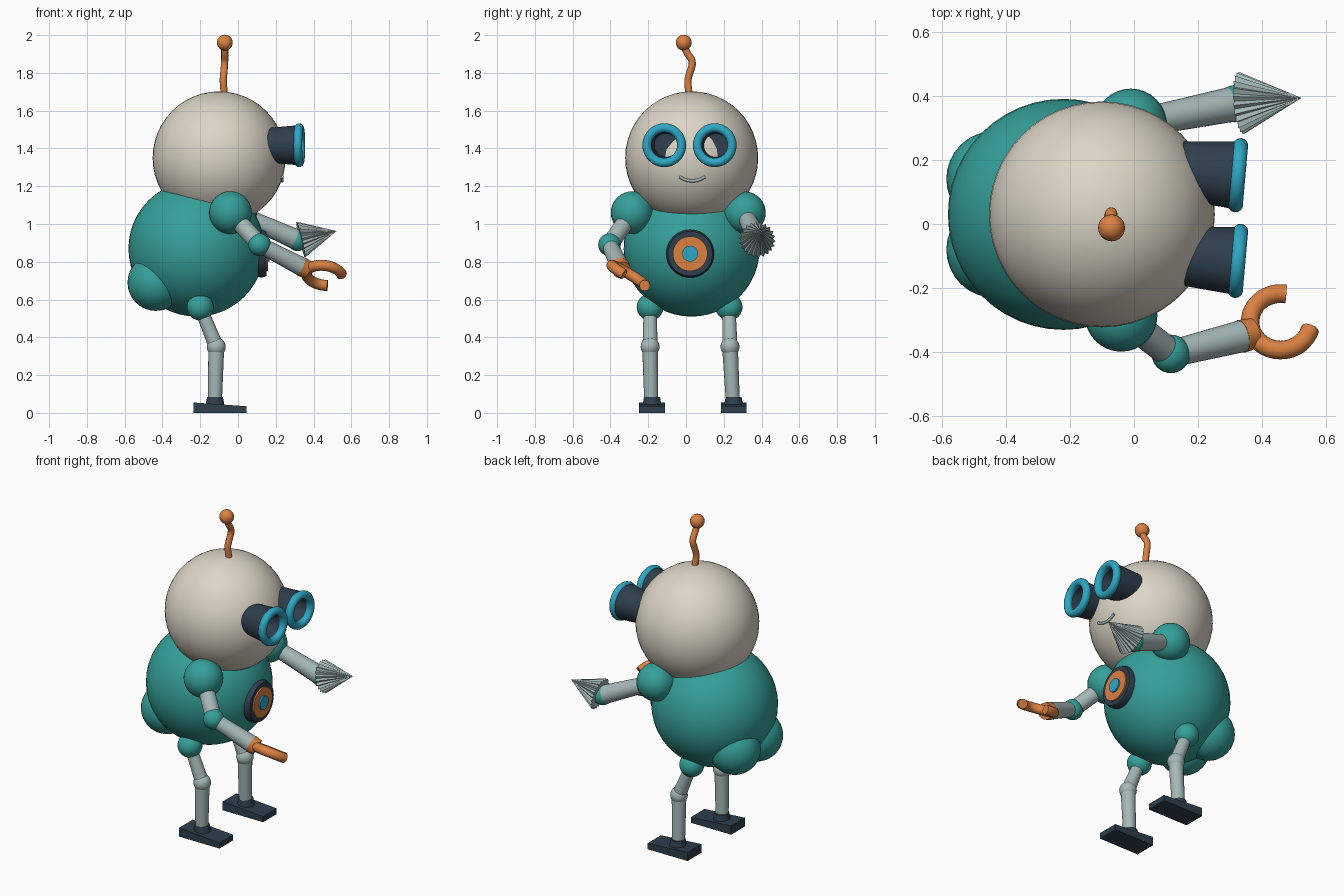
import bpy, bmesh, math
from mathutils import Vector as V

if "Cube" in bpy.data.objects:
    bpy.data.objects.remove(bpy.data.objects["Cube"])


def material(name, col):
    m = bpy.data.materials.new(name)
    m.diffuse_color = (*col, 1)
    m.use_nodes = True
    m.node_tree.nodes["Principled BSDF"].inputs["Base Color"].default_value = m.diffuse_color
    return m


TEAL = material("teal", (0.036, 0.35, 0.32))
CREAM = material("cream", (0.72, 0.67, 0.57))
ORANGE = material("orange", (0.71, 0.22, 0.055))
GREY = material("pale grey", (0.38, 0.48, 0.48))
NAVY = material("navy", (0.028, 0.05, 0.075))
BLUE = material("bright blue", (0.028, 0.39, 0.56))


def finish(ob, name, mat, smooth=True):
    ob.name = name
    ob.data.materials.clear()
    ob.data.materials.append(mat)
    bpy.ops.object.select_all(action='DESELECT')
    ob.select_set(True)
    bpy.context.view_layer.objects.active = ob
    if smooth:
        bpy.ops.object.shade_smooth_by_angle(angle=math.radians(40))
    return ob


def ball(name, mat, loc, r, seg=32):
    bpy.ops.mesh.primitive_uv_sphere_add(segments=seg, ring_count=seg // 2, radius=r, location=loc)
    return finish(bpy.context.object, name, mat)


def rod(name, mat, a, b, ra, rb):
    """Tapered cylinder between two points."""
    a, b = V(a), V(b)
    bpy.ops.mesh.primitive_cone_add(vertices=32, radius1=ra, radius2=rb, depth=(b - a).length, location=(a + b) / 2)
    ob = bpy.context.object
    ob.rotation_mode = 'QUATERNION'
    ob.rotation_quaternion = V((0, 0, 1)).rotation_difference(b - a)
    return finish(ob, name, mat)


def tube(name, mat, pts, r, kind='POLY'):
    """Round tube along a path."""
    cu = bpy.data.curves.new(name, 'CURVE')
    cu.dimensions = '3D'
    cu.bevel_depth, cu.bevel_resolution = r, 4
    cu.use_fill_caps = True
    sp = cu.splines.new(kind)
    sp.points.add(len(pts) - 1)
    for p, co in zip(sp.points, pts):
        p.co = (*co, 1)
    if kind == 'NURBS':
        sp.use_endpoint_u = True
        sp.order_u = 3
        sp.resolution_u = 6
    ob = bpy.data.objects.new(name, cu)
    bpy.context.collection.objects.link(ob)
    bpy.ops.object.select_all(action='DESELECT')
    ob.select_set(True)
    bpy.context.view_layer.objects.active = ob
    bpy.ops.object.convert(target='MESH')
    return finish(bpy.context.object, name, mat)


def lathe(name, mat, profile, loc, yaw=0.0, n=40):
    """Revolve (x, radius) points around the x axis."""
    bm = bmesh.new()
    rings = [[bm.verts.new((x, r * math.cos(t), r * math.sin(t)))
              for t in (2 * math.pi * i / n for i in range(n))] for x, r in profile]
    for p, q in zip(rings, rings[1:]):
        for i in range(n):
            bm.faces.new((p[i], p[(i + 1) % n], q[(i + 1) % n], q[i]))
    bm.faces.new(rings[0])
    bm.faces.new(rings[-1])
    bmesh.ops.recalc_face_normals(bm, faces=bm.faces)
    me = bpy.data.meshes.new(name)
    bm.to_mesh(me)
    bm.free()
    ob = bpy.data.objects.new(name, me)
    ob.location = loc
    ob.rotation_euler.z = yaw
    bpy.context.collection.objects.link(ob)
    return finish(ob, name, mat)


# Torso, head and rear bumps
ball("body", TEAL, (-0.22, 0.03, 0.87), 0.36, 48)
ball("head", CREAM, (-0.10, 0.03, 1.35), 0.352, 48)
for s in (-1, 1):
    ball("rear_bump", TEAL, (-0.435, 0.03 + s * 0.11, 0.69), 0.15)

# Antenna
tube("antenna_stem", ORANGE, [(-0.07, 0.02, 1.67), (-0.08, 0.005, 1.75), (-0.075, 0.02, 1.80),
                              (-0.07, 0.04, 1.86), (-0.07, 0.0, 1.91), (-0.07, -0.012, 1.95)], 0.019, 'NURBS')
ball("antenna_ball", ORANGE, (-0.07, -0.012, 1.96), 0.042, 24)

# Eyes: hollow flared barrels with blue rims
for y in (-0.115, 0.152):
    yaw = math.radians(-5)
    lathe("eye_barrel", NAVY, [(-0.24, 0.085), (0, 0.106), (0, 0.074), (-0.1, 0.062)], (0.322, y, 1.417), yaw)
    bpy.ops.mesh.primitive_torus_add(major_segments=40, minor_segments=14, major_radius=0.092, minor_radius=0.024,
                                     location=(0.324, y, 1.417), rotation=(0, math.pi / 2, yaw))
    finish(bpy.context.object, "eye_rim", BLUE)

# Smile following the head surface
smile = []
for i in range(13):
    u = i / 6 - 1
    y, z = 0.033 + 0.068 * u, 1.228 + 0.022 * u * u
    smile.append((-0.10 + math.sqrt(0.352 ** 2 - (y - 0.03) ** 2 - (z - 1.35) ** 2) + 0.003, y, z))
tube("mouth", GREY, smile, 0.008)

# Chest dial of three stacked discs
dial = (0, 0.022, 0.843)
lathe("dial_base", NAVY, [(0.08, 0.12), (0.128, 0.127), (0.15, 0.118)], dial)
lathe("dial_ring", ORANGE, [(0.12, 0.092), (0.159, 0.092)], dial)
lathe("dial_button", BLUE, [(0.13, 0.042), (0.168, 0.042)], dial)

# Clawed arm
shoulder, elbow, wrist = (-0.04, -0.285, 1.06), (0.115, -0.405, 0.89), (0.335, -0.35, 0.775)
ball("claw_shoulder", TEAL, shoulder, 0.113)
rod("claw_upper_arm", GREY, shoulder, elbow, 0.046, 0.046)
ball("claw_elbow", TEAL, elbow, 0.06)
rod("claw_forearm", GREY, elbow, wrist, 0.042, 0.05)
rod("claw_wrist", ORANGE, wrist, (0.372, -0.341, 0.756), 0.052, 0.048)
claw = []
for i in range(29):
    t = math.radians(80 + 265 * i / 28)
    dx, dy = 0.095 * math.cos(t), 0.088 * math.sin(t)
    claw.append((0.457 + dx, -0.305 + dy, 0.728 - 0.1 * dx - 0.6 * dy))
tube("claw", ORANGE, claw, 0.029)

# Drill arm
shoulder, elbow = (-0.01, 0.31, 1.06), (0.315, 0.375, 0.915)
ball("drill_shoulder", TEAL, shoulder, 0.112)
rod("drill_arm", GREY, shoulder, elbow, 0.043, 0.055)
ball("drill_elbow", TEAL, elbow, 0.058)

# Fluted drill cone: base radius alternates between ridge and groove
base, tip = V((0.332, 0.377, 0.917)), V((0.522, 0.393, 0.963))
turn = V((0, 0, 1)).rotation_difference(tip - base)
bm = bmesh.new()
rim = []
for i in range(44):
    t, r = 2 * math.pi * i / 44, (0.098 if i % 2 else 0.084)
    rim.append(bm.verts.new(base + turn @ V((r * math.cos(t), r * math.sin(t), 0))))
apex = bm.verts.new(tip)
for i in range(44):
    bm.faces.new((rim[i], rim[(i + 1) % 44], apex))
bm.faces.new(rim[::-1])
me = bpy.data.meshes.new("drill")
bm.to_mesh(me)
bm.free()
drill = bpy.data.objects.new("drill", me)
bpy.context.collection.objects.link(drill)
finish(drill, "drill", GREY, smooth=False)

# Legs and feet
for hip_y, knee_y, foot_y in ((-0.19, -0.19, -0.18), (0.228, 0.233, 0.252)):
    hip, knee, ankle = (-0.2, hip_y, 0.56), (-0.115, knee_y, 0.35), (-0.122, foot_y - 0.004, 0.06)
    ball("hip", TEAL, hip, 0.071)
    rod("upper_leg", GREY, hip, knee, 0.034, 0.04)
    ball("knee", GREY, knee, 0.05)
    rod("lower_leg", GREY, knee, ankle, 0.042, 0.037)
    rod("ankle", NAVY, (-0.122, foot_y, 0.04), (-0.122, foot_y, 0.085), 0.05, 0.042)
    bpy.ops.mesh.primitive_cube_add(size=1, location=(-0.095, foot_y, 0.0275))
    foot = bpy.context.object
    foot.scale = (0.28, 0.135, 0.055)
    for v in foot.data.vertices:
        if v.co.x > 0 and v.co.z > 0:
            v.co.z = 0.14  # toe slopes down
    finish(foot, "foot", NAVY, smooth=False)
